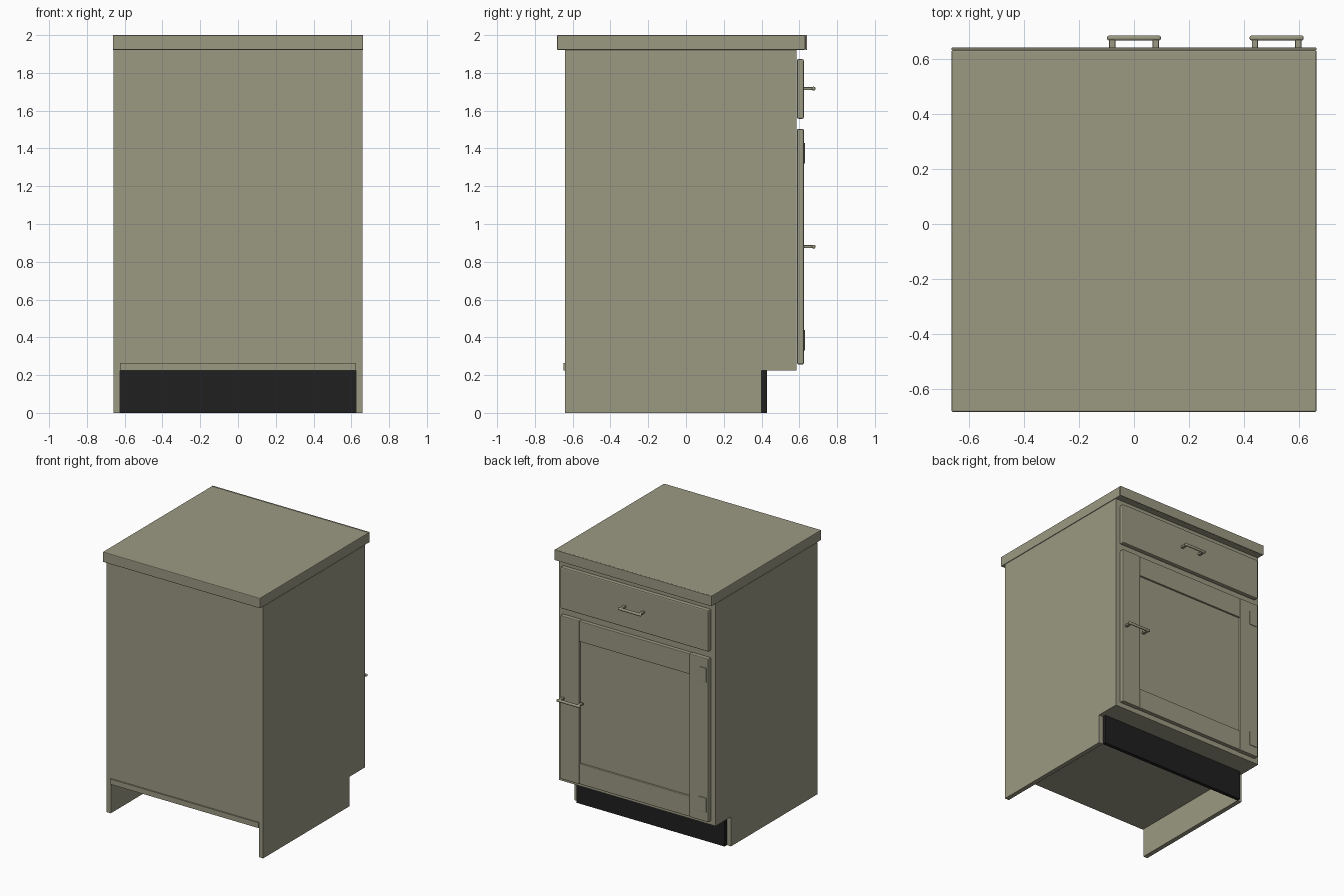
import bpy, bmesh, math

if "Cube" in bpy.data.objects:
    bpy.data.objects.remove(bpy.data.objects["Cube"])


def material(name, rgb):
    m = bpy.data.materials.new(name)
    m.diffuse_color = (*rgb, 1)
    m.use_nodes = True
    m.node_tree.nodes["Principled BSDF"].inputs["Base Color"].default_value = m.diffuse_color
    return m


OLIVE = material("olive_grey", (0.33, 0.32, 0.225))
BLACK = material("black", (0.014, 0.014, 0.014))


def finish(name, bm, mat):
    bmesh.ops.recalc_face_normals(bm, faces=bm.faces)
    me = bpy.data.meshes.new(name)
    bm.to_mesh(me)
    bm.free()
    me.materials.append(mat)
    ob = bpy.data.objects.new(name, me)
    bpy.context.collection.objects.link(ob)
    return ob


def box(name, x, y, z, mat=OLIVE, bevel=0.0, segments=2):
    """Box from (min, max) ranges with optional rounded edges."""
    bm = bmesh.new()
    bmesh.ops.create_cube(bm, size=1)
    for v in bm.verts:
        v.co = [r[0] if c < 0 else r[1] for c, r in zip(v.co, (x, y, z))]
    ob = finish(name, bm, mat)
    if bevel:
        mod = ob.modifiers.new("rounding", 'BEVEL')
        mod.width = bevel
        mod.segments = segments
    return ob


def prism(name, profile, x0, x1, mat=OLIVE):
    """Extrude a (y, z) outline along x."""
    bm = bmesh.new()
    face = bm.faces.new([bm.verts.new((x0, y, z)) for y, z in profile])
    ext = bmesh.ops.extrude_face_region(bm, geom=[face])["geom"]
    for v in ext:
        if isinstance(v, bmesh.types.BMVert):
            v.co.x = x1
    return finish(name, bm, mat)


# Carcass sides with the toe-kick notch
side = [(-0.64, 0), (0.40, 0), (0.40, 0.225), (0.545, 0.225), (0.545, 1.92), (-0.64, 1.92)]
prism("side_panel_left", side, -0.66, -0.625)
prism("side_panel_right", side, 0.625, 0.66)

# Back, floor and toe kick
box("back_panel", (-0.625, 0.625), (-0.638, -0.61), (0.265, 1.92))
box("floor_panel", (-0.625, 0.625), (-0.648, 0.545), (0.225, 0.265))
box("toe_kick", (-0.625, 0.625), (0.40, 0.428), (0, 0.225), BLACK)
box("inner_shelf", (-0.625, 0.625), (-0.61, 0.50), (0.86, 0.89))

# Face frame
FY = (0.545, 0.586)
for s, n in ((-1, "left"), (1, "right")):
    box("frame_stile_" + n, tuple(sorted((s * 0.585, s * 0.66))), FY, (0.225, 1.92))
for n, z in (("bottom", (0.225, 0.30)), ("middle", (1.46, 1.60)), ("top", (1.83, 1.92))):
    box("frame_rail_" + n, (-0.585, 0.585), FY, z)

# Countertop with front edging strip
box("countertop", (-0.663, 0.663), (-0.683, 0.632), (1.922, 2.0), bevel=0.005)
box("countertop_edging", (-0.663, 0.663), (0.632, 0.641), (1.922, 2.0), bevel=0.002)

# Drawer front
box("drawer_front", (-0.625, 0.625), (0.587, 0.624), (1.557, 1.873), bevel=0.008)

# Shaker door: stiles, rails and recessed panel
DY = (0.588, 0.624)
for s, n in ((-1, "left"), (1, "right")):
    box("door_stile_" + n, tuple(sorted((s * 0.465, s * 0.625))), DY, (0.257, 1.503), bevel=0.006)
box("door_rail_top", (-0.465, 0.465), (0.59, 0.622), (1.345, 1.501), bevel=0.004)
box("door_rail_bottom", (-0.465, 0.465), (0.59, 0.622), (0.259, 0.415), bevel=0.004)
box("door_panel", (-0.47, 0.47), (0.592, 0.608), (0.41, 1.35))

# Hinge plates on the door face
for n, z in (("lower", 0.385), ("upper", 1.375)):
    box("hinge_" + n, (-0.61, -0.55), (0.622, 0.629), (z - 0.055, z + 0.055), bevel=0.002)


# Bar handles: rounded bar on two posts
def handle(name, x, z):
    box(name + "_bar", (x - 0.098, x + 0.098), (0.667, 0.685), (z - 0.01, z + 0.01),
        bevel=0.0075, segments=3)
    for s in (-1, 1):
        p = x + s * 0.079
        box(name + "_post", (p - 0.011, p + 0.011), (0.622, 0.672), (z - 0.008, z + 0.008), bevel=0.003)


handle("drawer_handle", 0.0, 1.717)
handle("door_handle", 0.518, 0.88)

# Smooth the rounded edges, keep the rest crisp
bpy.ops.object.select_all(action='DESELECT')
for ob in bpy.context.collection.objects:
    if "handle" in ob.name:
        ob.select_set(True)
        bpy.context.view_layer.objects.active = ob
bpy.ops.object.shade_smooth_by_angle(angle=math.radians(40))
